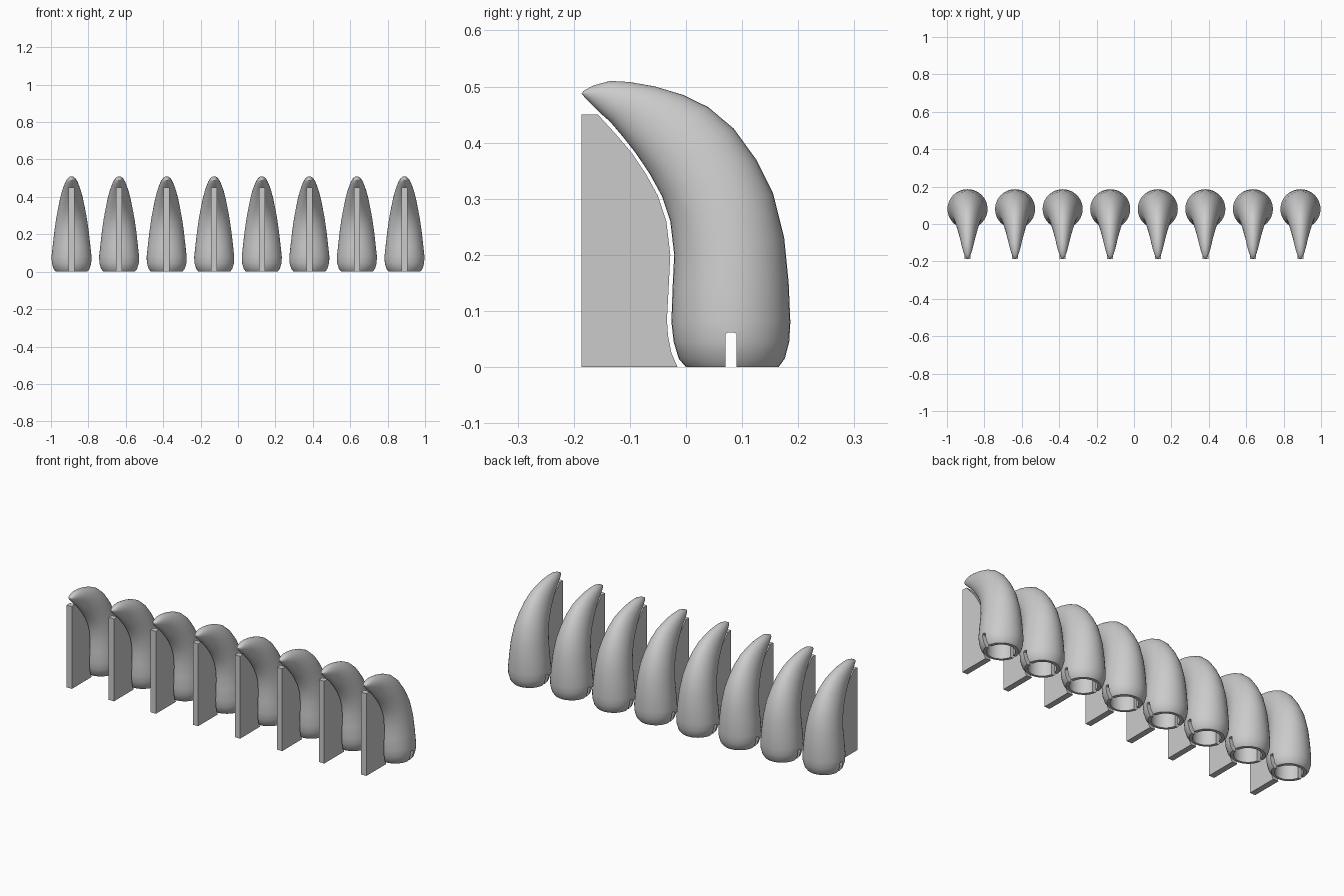
import bpy
import bmesh
import math
from mathutils import Vector

CLAW_COUNT = 8
SPACING = 0.2543
RING_SIDES = 40
SUPPORT_HALF_WIDTH = 0.016

default_cube = bpy.data.objects.get("Cube")
if default_cube:
    bpy.data.objects.remove(default_cube, do_unlink=True)

grey = bpy.data.materials.new("plain_grey")
grey.use_nodes = True
grey.diffuse_color = (0.6, 0.6, 0.6, 1)
grey.node_tree.nodes["Principled BSDF"].inputs["Base Color"].default_value = grey.diffuse_color


def object_from_bmesh(name, bm):
    bmesh.ops.recalc_face_normals(bm, faces=bm.faces)
    mesh = bpy.data.meshes.new(name)
    bm.to_mesh(mesh)
    bm.free()
    mesh.materials.append(grey)
    obj = bpy.data.objects.new(name, mesh)
    bpy.context.collection.objects.link(obj)
    return obj


def prism(name, outline, half_width):
    """Extrude a side outline of (y, z) points across x."""
    bm = bmesh.new()
    face = bm.faces.new([bm.verts.new((-half_width, y, z)) for y, z in outline])
    moved = bmesh.ops.extrude_face_region(bm, geom=[face])["geom"]
    corners = [v for v in moved if isinstance(v, bmesh.types.BMVert)]
    bmesh.ops.translate(bm, verts=corners, vec=(2 * half_width, 0, 0))
    return object_from_bmesh(name, bm)


# Claw sections: back (y, z), front (y, z), half width
sections = [
    (.165, 0, 0, 0, .085),
    (.176, .015, -.013, .015, .097),
    (.184, .045, -.022, .045, .106),
    (.186, .08, -.026, .08, .107),
    (.183, .15, -.024, .14, .1),
    (.175, .23, -.021, .2, .092),
    (.155, .31, -.028, .26, .082),
    (.125, .37, -.043, .305, .072),
    (.085, .425, -.065, .345, .062),
    (.04, .463, -.09, .382, .052),
    (-.005, .485, -.112, .41, .043),
    (-.055, .5, -.135, .437, .035),
    (-.1, .508, -.152, .452, .028),
    (-.135, .51, -.167, .467, .021),
    (-.165, .502, -.179, .479, .013),
    (-.183, .492, -.186, .487, .004),
]


def build_claw():
    bm = bmesh.new()
    rings = []
    for back_y, back_z, front_y, front_z, half_width in sections:
        back = Vector((0, back_y, back_z))
        front = Vector((0, front_y, front_z))
        centre, reach = (back + front) / 2, (back - front) / 2
        ring = []
        for i in range(RING_SIDES):
            angle = math.tau * i / RING_SIDES
            side = Vector((half_width * math.sin(angle), 0, 0))
            ring.append(bm.verts.new(centre + reach * math.cos(angle) + side))
        rings.append(ring)
    for lower, upper in zip(rings, rings[1:]):
        for i in range(RING_SIDES):
            j = (i + 1) % RING_SIDES
            bm.faces.new((lower[i], lower[j], upper[j], upper[i]))
    bm.faces.new(rings[0])
    bm.faces.new(rings[-1])
    return object_from_bmesh("claw_1", bm)


def build_socket_cutter():
    bm = bmesh.new()
    bmesh.ops.create_cone(bm, cap_ends=True, segments=RING_SIDES,
                          radius1=.068, radius2=.068, depth=.24)
    bmesh.ops.translate(bm, verts=bm.verts, vec=(0, .081, 0))
    return object_from_bmesh("socket_cutter", bm)


claw = build_claw()

# Hollow socket underneath and a notch through both side walls
notch = [(.07, -.05), (.09, -.05), (.09, .059), (.085, .062), (.075, .062), (.07, .059)]
cutters = [build_socket_cutter(), prism("notch_cutter", notch, .15)]
for cutter in cutters:
    cut = claw.modifiers.new(cutter.name, "BOOLEAN")
    cut.operation = "DIFFERENCE"
    cut.solver = "EXACT"
    cut.object = cutter
bpy.context.view_layer.update()
finished = bpy.data.meshes.new_from_object(
    claw.evaluated_get(bpy.context.evaluated_depsgraph_get()))
claw.modifiers.clear()
claw.data = finished
for cutter in cutters:
    bpy.data.objects.remove(cutter, do_unlink=True)

bpy.ops.object.select_all(action="DESELECT")
claw.select_set(True)
bpy.context.view_layer.objects.active = claw
bpy.ops.object.shade_smooth_by_angle(angle=math.radians(35))

# Thin support plate that follows the inner curve of the claw
support_outline = [
    (-.186, 0), (-.015, 0), (-.026, .025), (-.032, .055), (-.034, .085),
    (-.031, .14), (-.028, .2), (-.035, .26), (-.05, .305), (-.072, .345),
    (-.097, .382), (-.125, .415), (-.157, .45), (-.186, .45),
]
support = prism("support_1", support_outline, SUPPORT_HALF_WIDTH)

# Repeat the pair along the row
for part in (claw, support):
    for i in range(CLAW_COUNT):
        obj = part if i == 0 else part.copy()
        if i:
            obj.name = part.name.replace("1", str(i + 1))
            bpy.context.collection.objects.link(obj)
        obj.location.x = (i - (CLAW_COUNT - 1) / 2) * SPACING
